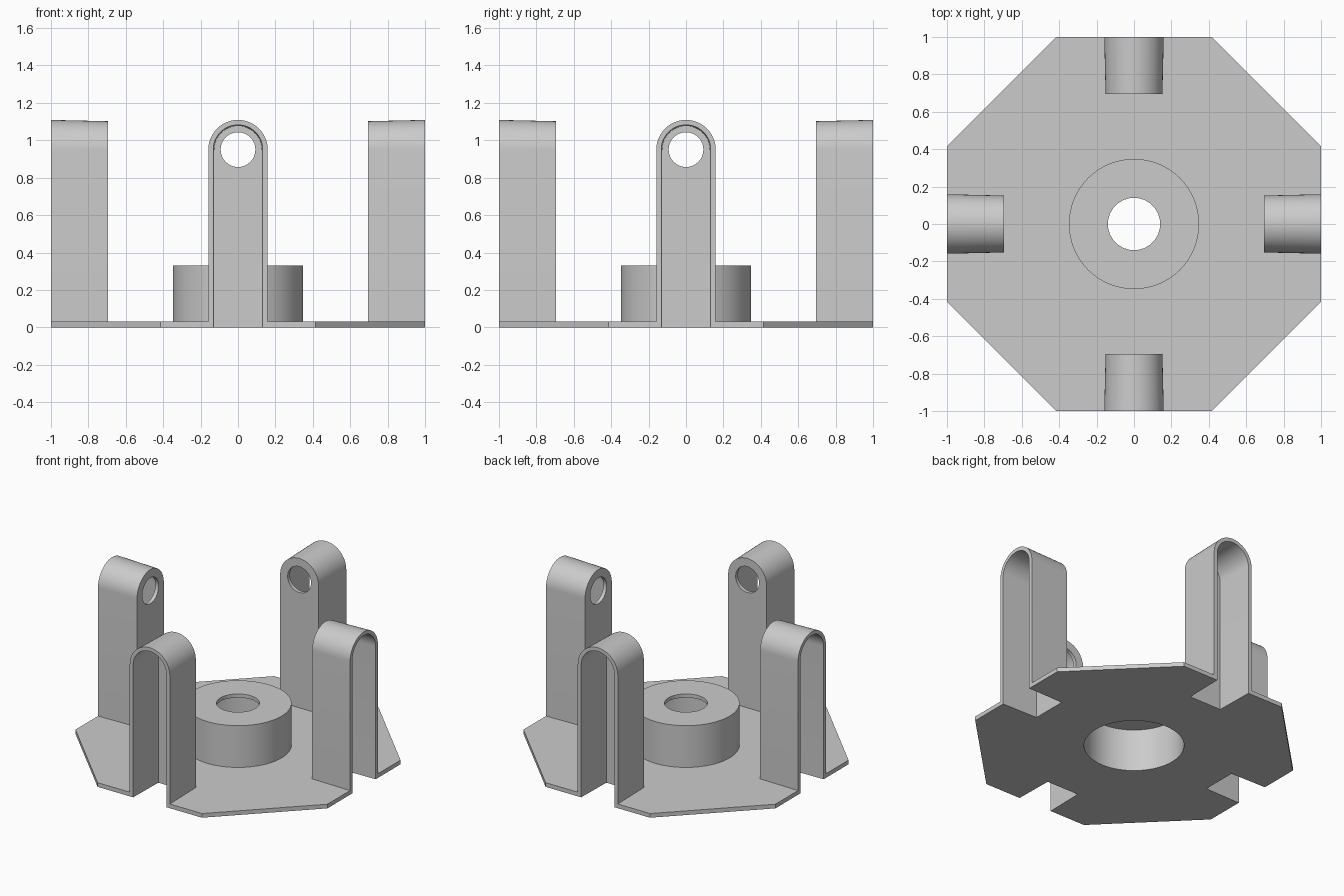
import bpy, bmesh
from math import pi, cos, sin, radians
from mathutils import Matrix

cube = bpy.data.objects.get("Cube")
if cube:
    bpy.data.objects.remove(cube, do_unlink=True)

grey = bpy.data.materials.new("plain grey")
grey.use_nodes = True
colour = (0.6, 0.6, 0.6, 1)
grey.diffuse_color = colour
grey.node_tree.nodes["Principled BSDF"].inputs["Base Color"].default_value = colour

WALL = 0.026      # sheet thickness
ARCH_Z = 0.95     # centre height of the tower arches
APOTHEM = 1.0


def loft(name, start, end):
    """Closed solid between two matching rings of points."""
    bm = bmesh.new()
    a = [bm.verts.new(p) for p in start]
    b = [bm.verts.new(p) for p in end]
    n = len(a)
    bm.faces.new(a)
    bm.faces.new(b[::-1])
    for i in range(n):
        j = (i + 1) % n
        bm.faces.new((a[i], b[i], b[j], a[j]))
    bmesh.ops.recalc_face_normals(bm, faces=bm.faces)
    mesh = bpy.data.meshes.new(name)
    bm.to_mesh(mesh)
    bm.free()
    mesh.materials.append(grey)
    obj = bpy.data.objects.new(name, mesh)
    bpy.context.collection.objects.link(obj)
    return obj


def ring(r, z, n=64, turn=0):
    return [(r * cos(2 * pi * i / n + turn), r * sin(2 * pi * i / n + turn), z)
            for i in range(n)]


def disc(name, r, z0, z1, n=64, turn=0):
    return loft(name, ring(r, z0, n, turn), ring(r, z1, n, turn))


def arch(name, r_out, r_in, y_out, y_in, bottom):
    """Upright arch-topped solid that narrows towards the middle."""
    def profile(r, y):
        arc = [(r * cos(pi * i / 24), y, ARCH_Z + r * sin(pi * i / 24))
               for i in range(25)]
        return [(r, y, bottom)] + arc + [(-r, y, bottom)]
    return loft(name, profile(r_out, y_out), profile(r_in, y_in))


def cut(obj, *cutters):
    """Subtract the cutters, then remove them."""
    bpy.context.view_layer.objects.active = obj
    for c in cutters:
        c.hide_render = True
        mod = obj.modifiers.new("cut", "BOOLEAN")
        mod.operation, mod.solver, mod.object = "DIFFERENCE", "EXACT", c
        bpy.ops.object.modifier_apply(modifier=mod.name)
        bpy.data.objects.remove(c, do_unlink=True)


def smooth(obj):
    bpy.ops.object.select_all(action="DESELECT")
    obj.select_set(True)
    bpy.context.view_layer.objects.active = obj
    bpy.ops.object.shade_smooth_by_angle(angle=radians(30))


# Octagonal base plate
plate = disc("base_plate", APOTHEM / cos(pi / 8), 0, 0.03, 8, pi / 8)

# Central hub: hollow cup, open below, with a hole in its cap
hub = disc("hub", 0.348, 0, 0.33)
cut(hub, disc("hub_cavity", 0.325, -0.1, 0.33 - WALL),
    disc("hub_hole", 0.14, 0.2, 0.5, 32))
cut(plate, disc("hub_opening", 0.348, -0.1, 0.1))
smooth(hub)

# Four hollow towers, open outwards and below, with a hole in the inner wall
for k, side in enumerate(("front", "left", "back", "right")):
    turn = Matrix.Rotation(k * pi / 2, 4, "Z")
    tower = arch(side + "_tower", 0.159, 0.152, -APOTHEM, -0.695, 0)
    cavity = arch("cavity", 0.134, 0.127, -1.1, -0.695 - WALL, -0.1)
    hole = disc("wall_hole", 0.093, -0.1, 0.1, 32)
    hole.data.transform(Matrix.Translation((0, -0.7, ARCH_Z))
                        @ Matrix.Rotation(pi / 2, 4, "X"))
    cut(tower, cavity, hole)
    tower.data.transform(turn)
    smooth(tower)

    # Matching notch in the plate edge
    notch = arch("notch", 0.161, 0.152, -1.1, -0.695, -0.1)
    notch.data.transform(turn)
    cut(plate, notch)
